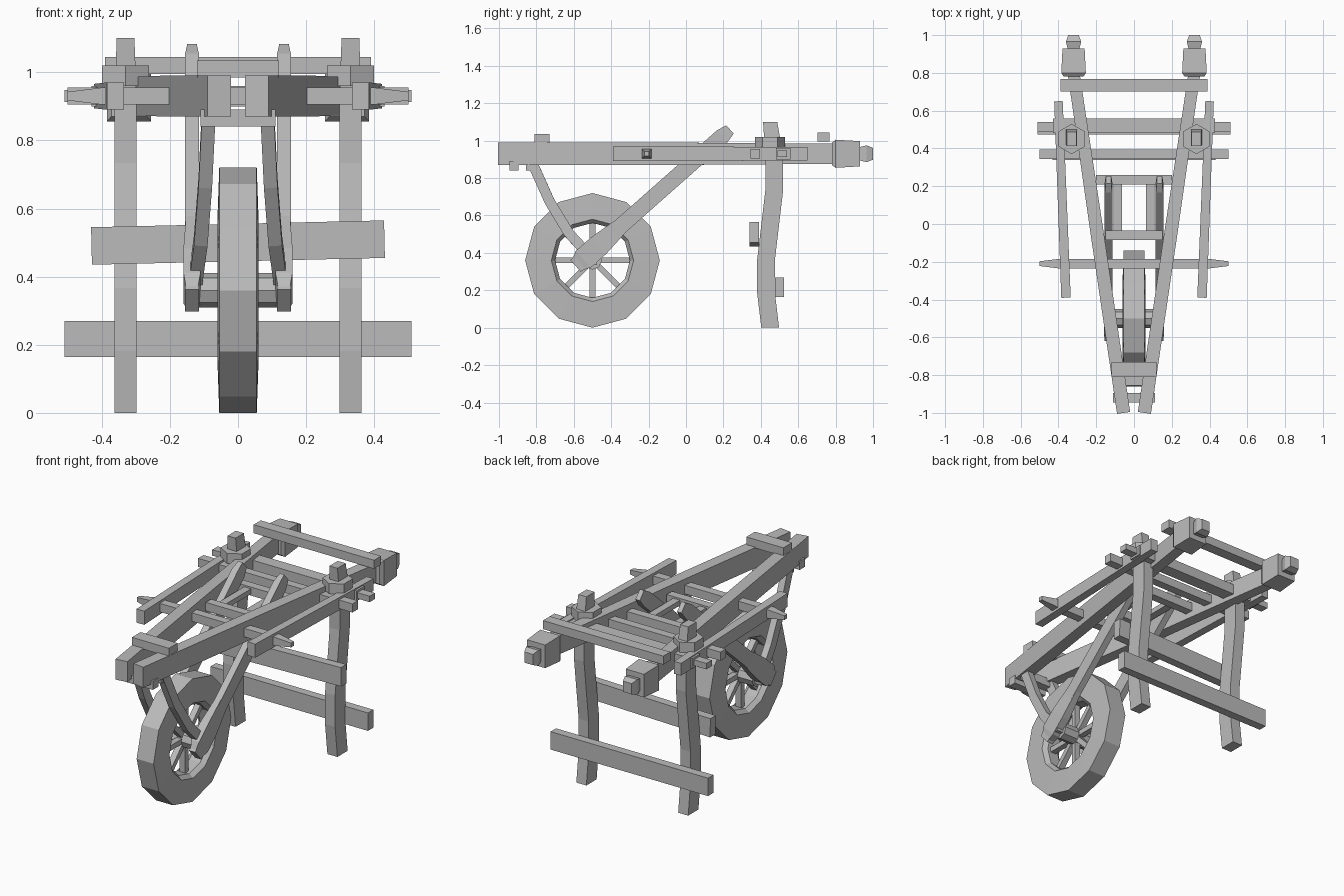
import bpy, bmesh, math
from mathutils import Vector, Matrix

cube = bpy.data.objects.get("Cube")
if cube:
    bpy.data.objects.remove(cube)

wood = bpy.data.materials.new("weathered grey wood")
wood.use_nodes = True
wood.diffuse_color = (0.5, 0.5, 0.5, 1)
wood.node_tree.nodes["Principled BSDF"].inputs["Base Color"].default_value = wood.diffuse_color

ACROSS = Vector((1, 0, 0))
BACKWARD = Vector((0, 1, 0))
UPWARD = Vector((0, 0, 1))

bed_height = 0.93
hub = Vector((0, -0.5, 0.36))
tyre_radius = hub.z
inner_radius = 0.2
leg_foot = Vector((0.33, 0.45, 0))
leg_length = 1.1


def finish(name, bm):
    bmesh.ops.recalc_face_normals(bm, faces=bm.faces)
    mesh = bpy.data.meshes.new(name)
    bm.to_mesh(mesh)
    bm.free()
    mesh.materials.append(wood)
    bpy.context.collection.objects.link(bpy.data.objects.new(name, mesh))


def bridge(bm, ring, following):
    """Join two equal rings of vertices with quads."""
    for index in range(len(ring)):
        bm.faces.new((ring[index - 1], ring[index], following[index], following[index - 1]))


def timber(name, path, width, thickness, side=ACROSS, start_scale=1, end_scale=1):
    """Loft a hewn timber along a path; its width lies along side."""
    along = (path[-1] - path[0]).normalized()
    normal = along.cross(side).normalized()
    half_width = normal.cross(along) * width / 2
    half_thick = normal * thickness / 2
    bm = bmesh.new()
    rings = []
    for point in path:
        scale = 1
        if point is path[0]:
            scale = start_scale
        elif point is path[-1]:
            scale = end_scale
        a, b = half_width * scale, half_thick * scale
        rings.append([bm.verts.new(point + corner) for corner in (a + b, b - a, -a - b, a - b)])
    for ring, following in zip(rings, rings[1:]):
        bridge(bm, ring, following)
    bm.faces.new(rings[0])
    bm.faces.new(rings[-1])
    finish(name, bm)


def pair(name, path, **options):
    """Make a timber on the left and its mirror on the right."""
    timber("left_" + name, path, **options)
    mirrored = [Vector((-point.x, point.y, point.z)) for point in path]
    timber("right_" + name, mirrored, **options)


def crossbar(name, half, y, z=bed_height, depth=0.05, height=0.05, rise=0, point=0):
    """Lay a bar from side to side, with whittled points if asked."""
    centre = Vector((0, y, z))
    reach = ACROSS * half + UPWARD * rise
    path = [centre - reach, centre + reach]
    tip = 1
    if point:
        tip = 0.5
        shoulder = reach - ACROSS * point
        path[1:1] = [centre - shoulder, centre + shoulder]
    timber(name, path, width=depth, thickness=height, side=BACKWARD,
           start_scale=tip, end_scale=tip)


def prism(name, sides, radius, depth, matrix):
    bm = bmesh.new()
    bmesh.ops.create_cone(bm, cap_ends=True, segments=sides, radius1=radius,
                          radius2=radius, depth=depth, matrix=matrix)
    finish(name, bm)


def wheel_rim(name, half_profile, sides):
    """Revolve a mirrored (x, radius) half profile round the hub."""
    profile = half_profile + [(-x, radius) for x, radius in reversed(half_profile)]
    bm = bmesh.new()
    rings = []
    for step in range(sides):
        turn = Matrix.Rotation(math.tau * step / sides, 3, "X")
        rings.append([bm.verts.new(hub + ACROSS * x + turn @ UPWARD * radius)
                      for x, radius in profile])
    for index in range(sides):
        bridge(bm, rings[index - 1], rings[index])
    finish(name, bm)


# Long beams meeting at the nose, each ending in a handle block and knob
beam_nose = Vector((0.055, -1, bed_height))
beam_tail = Vector((0.32, 0.8, bed_height))
handle_neck = beam_tail + BACKWARD * 0.13
handle_end = beam_tail + BACKWARD * 0.2
pair("main_beam", [beam_nose, beam_nose.lerp(beam_tail, 0.5), beam_tail],
     width=0.07, thickness=0.12, end_scale=0.9)
pair("handle_block", [beam_tail - BACKWARD * 0.02, beam_tail, handle_neck],
     width=0.13, thickness=0.15, start_scale=0.8, end_scale=0.9)
pair("handle_knob", [handle_neck, handle_neck.lerp(handle_end, 0.5), handle_end],
     width=0.08, thickness=0.09, start_scale=0.8, end_scale=0.7)

# Side rails and inner slats of the bed
pair("side_rail", [Vector((0.36, -0.39, bed_height)), Vector((0.4, 0.65, bed_height))],
     width=0.05, thickness=0.08, end_scale=0.9)
slat_front = Vector((0.085, -0.08, bed_height))
pair("bed_slat", [slat_front, slat_front + BACKWARD / 3], width=0.045, thickness=0.03)

# Bent legs whose tops stand through six-sided collars
leg_path = []
bends = 6
for step in range(bends + 1):
    portion = step / bends
    bend = BACKWARD * -0.025 * math.sin(math.tau * portion)
    leg_path.append(leg_foot + UPWARD * leg_length * portion + bend)
pair("leg", leg_path, width=0.065, thickness=0.095, end_scale=0.8)
for label, sign in (("left", 1), ("right", -1)):
    place = Vector((leg_foot.x * sign, leg_foot.y, bed_height + 0.06))
    prism(label + "_leg_collar", sides=6, radius=0.08, depth=0.06,
          matrix=Matrix.Translation(place))

# Struts rising from the axle, with a broad foot
strut_foot = Vector((0.135, -0.59, 0.33))
strut_top = Vector((strut_foot.x, 0.235, 1.06))
pair("wheel_strut", [strut_foot, strut_foot.lerp(strut_top, 0.95), strut_top],
     width=0.04, thickness=0.085, end_scale=0.7)
pair("strut_foot", [strut_foot.lerp(strut_top, portion) for portion in (0, 0.05, 0.15, 0.3)],
     width=0.05, thickness=0.12, start_scale=0.6, end_scale=0.7)

# Curved braces from the nose down to the axle
brace_top = Vector((0.085, -0.83, 0.9))
brace_knee = Vector((0.1, -0.68, 0.52))
brace_foot = Vector((0.125, -0.52, 0.39))
curve = [brace_top.lerp(brace_knee, step / 3).lerp(brace_knee.lerp(brace_foot, step / 3), step / 3)
         for step in range(4)]
pair("front_brace", curve, width=0.04, thickness=0.055)

# Crosspieces of the bed
crossbar("front_yoke", half=0.12, y=-0.77, z=1.01, depth=0.08)
crossbar("nose_under_bar", half=0.11, y=-0.92, z=0.865)
crossbar("brace_bar", half=0.1, y=brace_top.y, z=0.865)
crossbar("pointed_crossbar", half=0.5, y=-0.21, point=0.1)
crossbar("inner_front_bar", half=0.15, y=-0.06)
crossbar("inner_rear_bar", half=0.2, y=0.235)
crossbar("middle_crossbar", half=0.5, y=0.37)
crossbar("rear_crossbar", half=0.43, y=0.52, depth=0.075, height=0.06)
crossbar("rear_crossbar_tenon", half=0.51, y=0.515, height=0.035)
crossbar("handle_crossbar", half=0.39, y=0.735, z=1.02, depth=0.065)

# Stretchers between the legs
crossbar("upper_leg_stretcher", half=0.43, y=0.365, z=0.5, height=0.11, rise=0.01)
crossbar("lower_leg_stretcher", half=0.51, y=0.5, z=0.217, height=0.105)

# Wheel with rim, hub, axle and spokes
wheel_rim("wheel_rim", [(0.055, tyre_radius), (0.06, 0.22), (0.035, inner_radius)], sides=12)
prism("wheel_hub", sides=8, radius=0.05, depth=0.23,
      matrix=Matrix.Translation(hub) @ Matrix.Rotation(math.pi / 2, 4, "Y"))
crossbar("axle", half=strut_foot.x + 0.02, y=hub.y, z=hub.z)
spokes = 8
for step in range(spokes):
    outward = Matrix.Rotation(math.tau * step / spokes, 3, "X") @ UPWARD
    timber(f"spoke_{step + 1}", [hub, hub + outward * inner_radius * 1.03],
           width=0.035, thickness=0.03)
